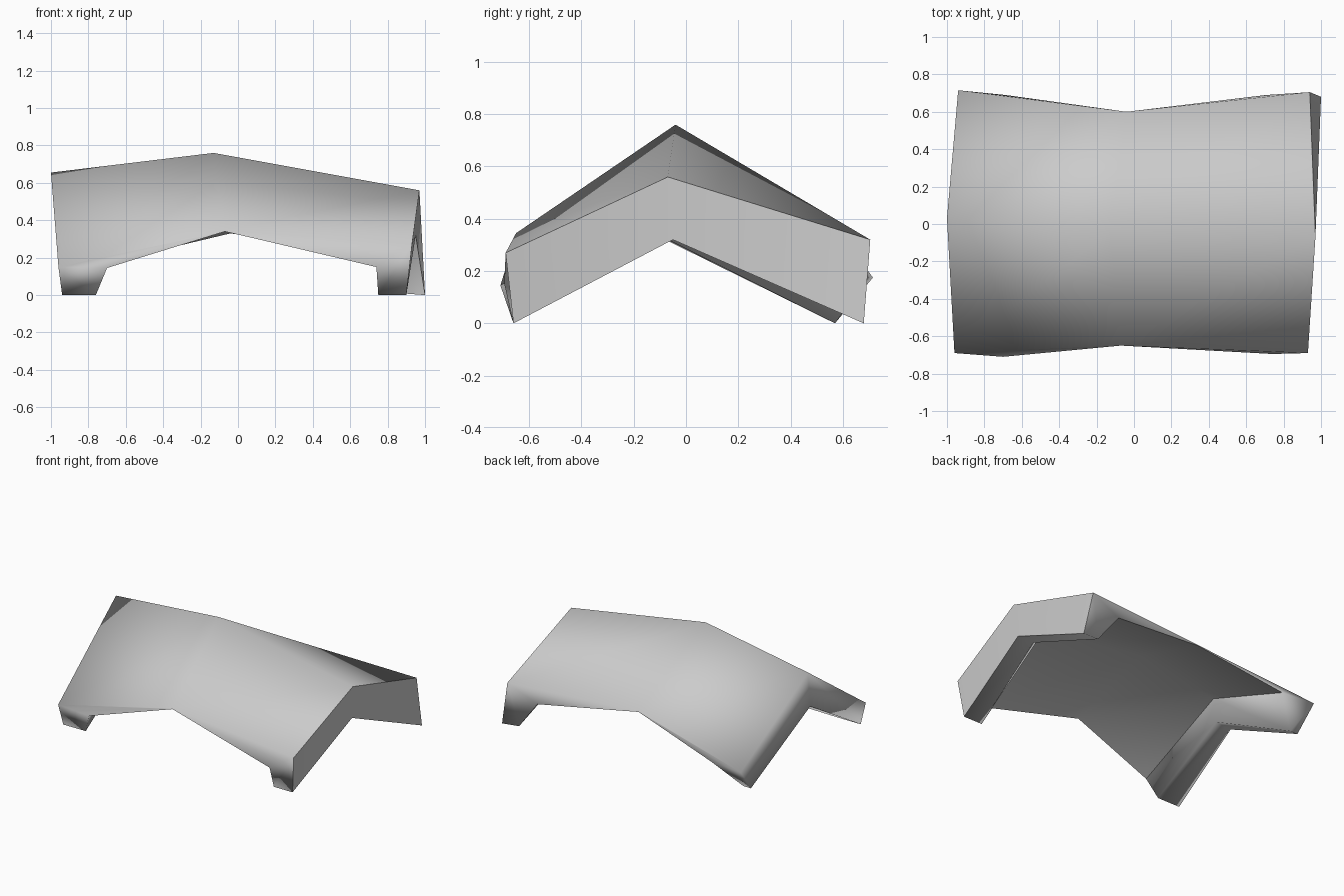
import bpy
import bmesh

# Remove the default object
default_cube = bpy.data.objects.get("Cube")
if default_cube:
    bpy.data.objects.remove(default_cube, do_unlink=True)


def make_material(name, color):
    material = bpy.data.materials.new(name)
    material.use_nodes = True
    material.diffuse_color = color
    material.node_tree.nodes["Principled BSDF"].inputs["Base Color"].default_value = color
    return material


light_grey = make_material("light grey", (0.6, 0.6, 0.6, 1))

# Each row crosses the ridge: front edge, ridge, back edge
rows = {
    "right_top": [(-.96, -.69, .15), (-1, .03, .655), (-.94, .715, .175)],
    "middle_top": [(-.07, -.65, .345), (-.13, -.04, .76), (-.04, .6, .335)],
    "left_top": [(.93, -.69, .27), (.97, -.07, .56), (.94, .705, .32)],
    "left_foot_outer": [(.9, -.66, 0), (.95, -.05, .32), (1, .68, 0)],
    "left_foot_inner": [(.75, -.66, 0), (.82, -.05, .32), (.87, .67, .01)],
    "left_panel": [(.74, -.695, .15), (.73, -.05, .44), (.71, .69, .22)],
    "middle_under": [(-.07, -.65, .34), (-.1, -.05, .56), (-.04, .6, .33)],
    "right_panel": [(-.7, -.71, .145), (-.73, -.06, .475), (-.69, .69, .175)],
    "right_foot_inner": [(-.76, -.66, 0), (-.78, -.09, .33), (-.86, .57, 0)],
    "right_foot_outer": [(-.94, -.66, 0), (-.92, -.11, .335), (-.92, .57, 0)],
}

# Gable end caps: the panel edge and the foot on either side
caps = [
    ("right_top", "middle_top", "middle_under", "right_panel"),
    ("right_top", "right_panel", "right_foot_inner", "right_foot_outer"),
    ("middle_top", "left_top", "left_panel", "middle_under"),
    ("left_top", "left_foot_outer", "left_foot_inner", "left_panel"),
]

# Skin the rows into a bent panel with a foot rib at both ends
bm = bmesh.new()
verts = {name: [bm.verts.new(p) for p in points] for name, points in rows.items()}
strips = {}
names = list(rows)
for name, following in zip(names, names[1:] + names[:1]):
    a, b = verts[name], verts[following]
    strips[name] = [bm.faces.new((a[i], b[i], b[i + 1], a[i + 1])) for i in range(2)]

# Close the front and back edges
for cap in caps:
    for side in (0, 2):
        bm.faces.new([verts[name][side] for name in cap])
bmesh.ops.recalc_face_normals(bm, faces=bm.faces)

# Smooth everything, with crisp borders round the left end and the underside
for face in bm.faces:
    face.smooth = True
left_end = strips["left_top"]
underside = strips["left_panel"] + strips["middle_under"]
for region in (left_end, underside):
    for edge in bm.edges:
        if sum(face in region for face in edge.link_faces) == 1:
            edge.smooth = False

mesh = bpy.data.meshes.new("ridged_panel")
bm.to_mesh(mesh)
bm.free()
mesh.materials.append(light_grey)
panel = bpy.data.objects.new("ridged_panel", mesh)
bpy.context.collection.objects.link(panel)
